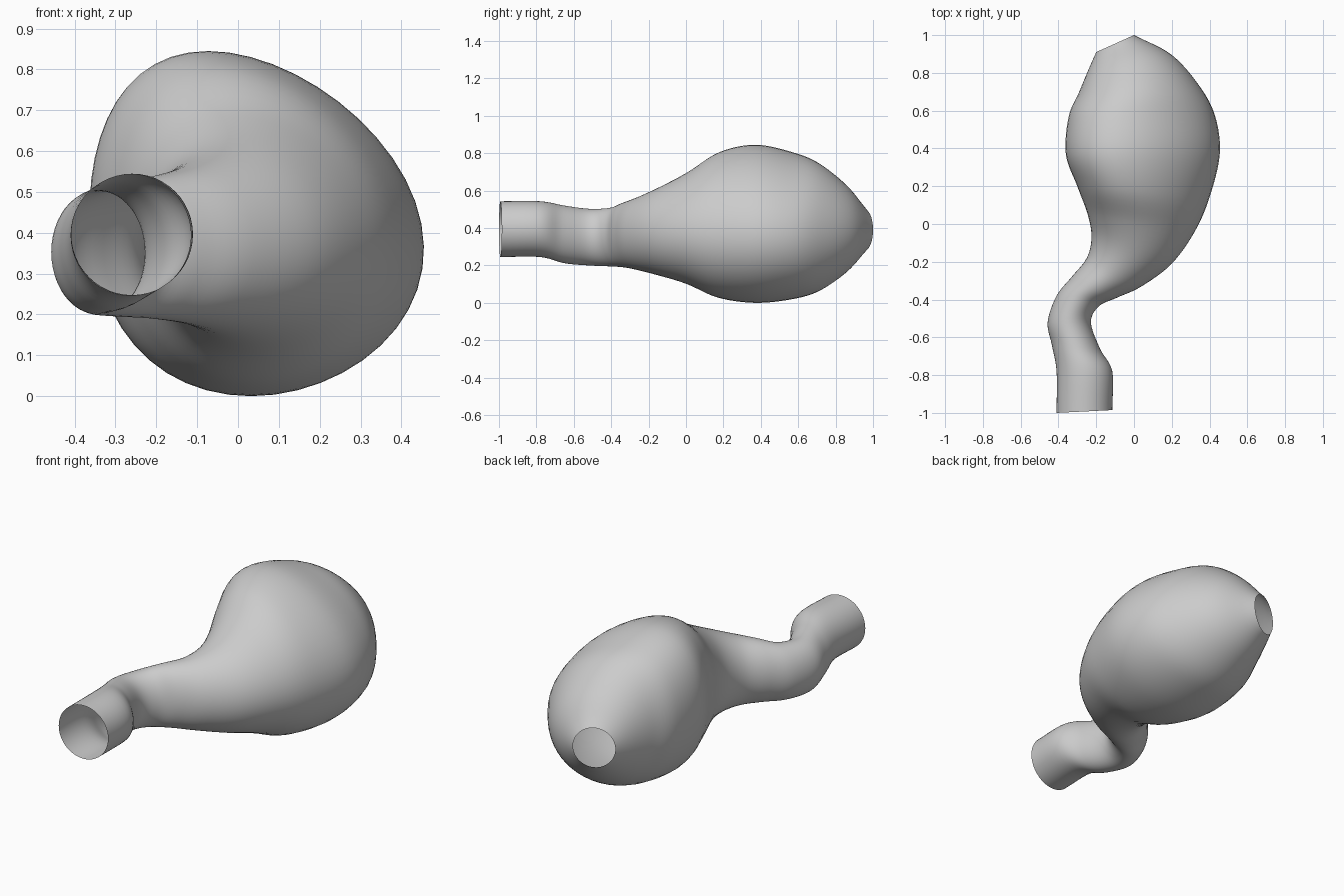
import bpy
import bmesh
from math import sin, cos, pi
from mathutils import Vector

cube = bpy.data.objects.get("Cube")
if cube:
    bpy.data.objects.remove(cube, do_unlink=True)

SIDES = 48
STEPS = 6

# Cross-sections from spout to rear opening:
# left x, left y, right x, right y, bottom z, top z, lean of the oval
SECTIONS = [
    (-.41, -1, -.115, -.985, .245, .543, 0),
    (-.41, -.78, -.115, -.78, .245, .543, 0),
    (-.435, -.64, -.18, -.66, .212, .52, 0),
    (-.457, -.52, -.228, -.52, .2, .503, 0),
    (-.41, -.38, -.185, -.435, .195, .508, 0),
    (-.33, -.28, -.09, -.39, .19, .535, 0),
    (-.25, -.18, .04, -.33, .175, .565, .1),
    (-.225, -.07, .2, -.21, .145, .62, .3),
    (-.245, .05, .32, -.04, .1, .7, .6),
    (-.3, .2, .395, .14, .028, .805, .9),
    (-.36, .37, .448, .37, 0, .845, 1),
    (-.345, .57, .425, .57, .02, .805, .9),
    (-.29, .7, .345, .73, .065, .745, .6),
    (-.24, .82, .2, .895, .165, .63, .3),
    (-.2, .91, 0, 1, .28, .5, 0),
]


def blend(a, b, c, d, t):
    """Smooth curve from b to c."""
    return b + (c - a) * (t / 2) + (a * 2 - b * 5 + c * 4 - d) * (t * t / 2) \
        + (b * 3 - a - c * 3 + d) * (t ** 3 / 2)


def smooth_sections():
    s = [Vector(row) for row in SECTIONS]
    s = [s[0] * 2 - s[1]] + s + [s[-1] * 2 - s[-2]]
    for i in range(1, len(s) - 2):
        for k in range(STEPS):
            yield blend(s[i - 1], s[i], s[i + 1], s[i + 2], k / STEPS)
    yield s[-2]


def add_ring(bm, sec):
    lx, ly, rx, ry, low, high, lean = sec
    centre = Vector(((lx + rx) / 2, (ly + ry) / 2, (low + high) / 2))
    half = Vector((rx - lx, ry - ly, 0)) / 2
    up = Vector((0, 0, (high - low) / 2))
    ring = []
    for i in range(SIDES):
        a = 2 * pi * i / SIDES
        # The oval leans left at the top, more so on its right half
        shift = (.13 + .07 * cos(a)) * sin(a) + .16 * sin(a) ** 2
        across = cos(a) - lean * shift
        ring.append(bm.verts.new(centre + half * across + up * sin(a)))
    return ring


# Hollow body with a bent neck, open at both ends
bm = bmesh.new()
rings = [add_ring(bm, sec) for sec in smooth_sections()]
for a, b in zip(rings, rings[1:]):
    for i in range(SIDES):
        j = (i + 1) % SIDES
        bm.faces.new((a[i], a[j], b[j], b[i]))
mesh = bpy.data.meshes.new("hollow_body")
bm.to_mesh(mesh)
bm.free()
body = bpy.data.objects.new("hollow_body", mesh)
bpy.context.collection.objects.link(body)

# Plain grey surface
grey = bpy.data.materials.new("plain_grey")
grey.use_nodes = True
colour = (.6, .6, .6, 1)
grey.diffuse_color = colour
grey.node_tree.nodes["Principled BSDF"].inputs["Base Color"].default_value = colour
mesh.materials.append(grey)

bpy.ops.object.select_all(action='DESELECT')
body.select_set(True)
bpy.context.view_layer.objects.active = body
bpy.ops.object.shade_smooth_by_angle()
